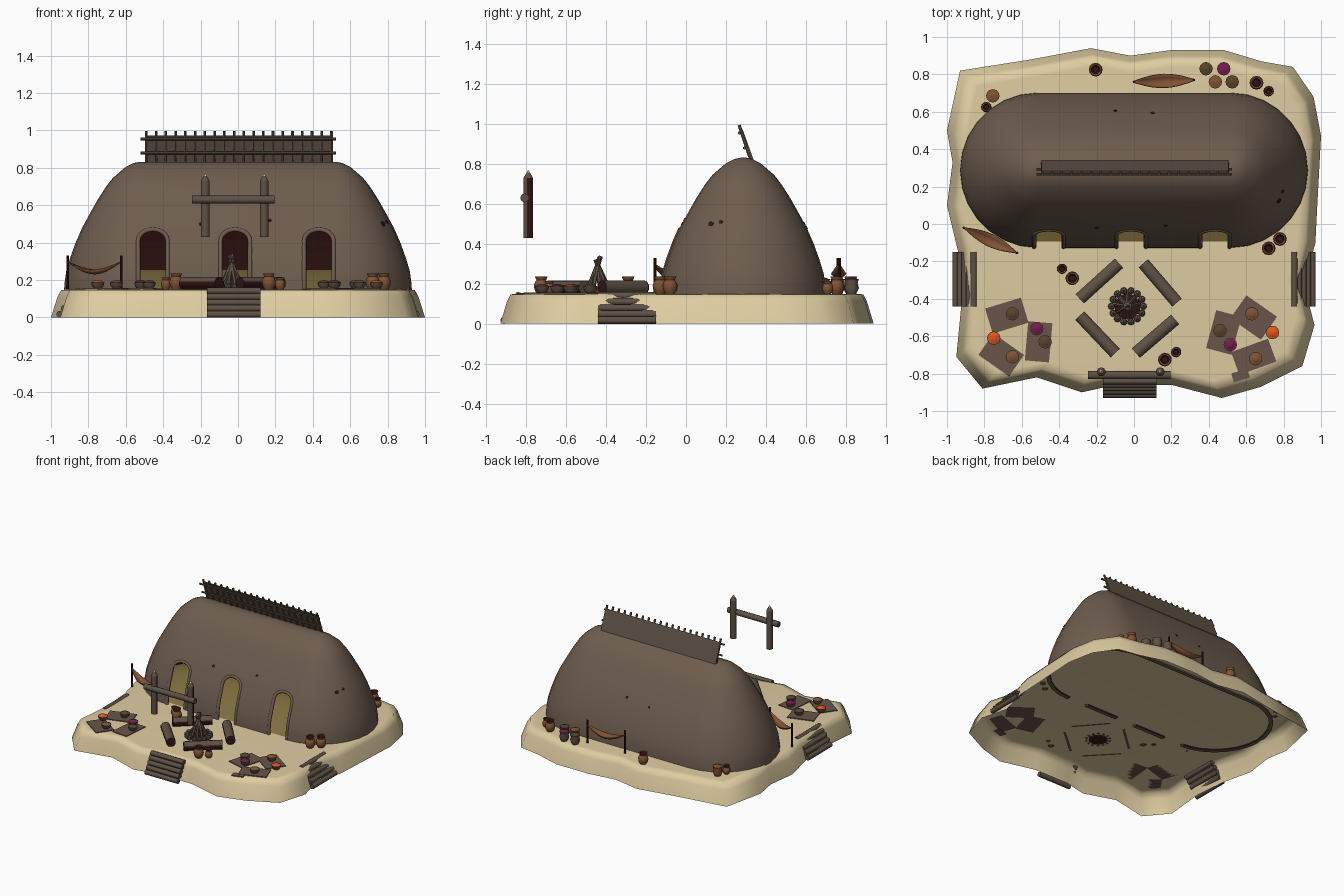
import bpy, bmesh, math, random
from mathutils import Vector, Matrix

if "Cube" in bpy.data.objects:
    bpy.data.objects.remove(bpy.data.objects["Cube"])
random.seed(4)

def material(name, c):
    m = bpy.data.materials.new(name)
    m.diffuse_color = (*c, 1)
    m.use_nodes = True
    m.node_tree.nodes["Principled BSDF"].inputs["Base Color"].default_value = m.diffuse_color
    return m

SAND = material("sand", (.74, .61, .36))
WALL = material("mud_wall", (.155, .108, .078))
WOOD = material("dark_wood", (.115, .083, .06))
MAROON = material("dark_maroon", (.035, .007, .007))
CLAY = material("clay", (.22, .085, .035))
ORANGE = material("orange", (.8, .09, .01))
PURPLE = material("purple", (.17, .012, .075))
OLIVE = material("olive", (.095, .06, .025))
MAT = material("woven_mat", (.14, .09, .07))
DIRT = material("dirt_floor", (.22, .16, .05))

def finish(name, bm, mats, angle=40):
    bmesh.ops.recalc_face_normals(bm, faces=bm.faces)
    me = bpy.data.meshes.new(name)
    bm.to_mesh(me)
    bm.free()
    ob = bpy.data.objects.new(name, me)
    bpy.context.collection.objects.link(ob)
    for m in mats:
        me.materials.append(m)
    smooth(ob, angle)
    return ob

def smooth(ob, angle=40):
    bpy.ops.object.select_all(action='DESELECT')
    bpy.context.view_layer.objects.active = ob
    ob.select_set(True)
    bpy.ops.object.shade_smooth_by_angle(angle=math.radians(angle))

def loft(bm, rings, bottom=False, top=True, mis=None):
    """Closed rings of points joined by quads; mis gives a material index per band."""
    vs = [[bm.verts.new(p) for p in r] for r in rings]
    n = len(vs[0])
    for k in range(len(vs) - 1):
        for i in range(n):
            j = (i + 1) % n
            f = bm.faces.new((vs[k][i], vs[k][j], vs[k + 1][j], vs[k + 1][i]))
            f.material_index = mis[k] if mis else 0
    if bottom:
        bm.faces.new(vs[0][::-1])
    if top:
        bm.faces.new(vs[-1]).material_index = mis[-1] if mis else 0

def pole(name, a, b, r, mat=WOOD, r2=None, n=10, scar=None):
    """Round timber from a to b; scar(normal) marks faces with stripped bark."""
    a, b = Vector(a), Vector(b)
    bm = bmesh.new()
    rot = (b - a).to_track_quat('Z', 'Y').to_matrix().to_4x4()
    bmesh.ops.create_cone(bm, cap_ends=True, segments=n, radius1=r, radius2=r if r2 is None else r2,
                          depth=(b - a).length, matrix=Matrix.Translation((a + b) / 2) @ rot)
    bm.normal_update()
    for f in bm.faces:
        f.material_index = int(bool(scar and scar(f.normal)))
    return finish(name, bm, [mat, MAROON])

def box(name, loc, size, mat, rot=Matrix()):
    bm = bmesh.new()
    bmesh.ops.create_cube(bm, size=1, matrix=Matrix.Translation(loc) @ rot @ Matrix.Diagonal((*size, 1)))
    return finish(name, bm, [mat])

def lathe(name, prof, x, y, z, mats, mis, s=1, n=12):
    bm = bmesh.new()
    loft(bm, [[(x + s * r * math.cos(2 * math.pi * i / n), y + s * r * math.sin(2 * math.pi * i / n), z + s * h)
               for i in range(n)] for r, h in prof], True, True, mis)
    return finish(name, bm, mats)

# Sandy ground: hollow island with an irregular outline
OUT = [(-.93, .82), (-.55, .88), (-.23, .94), (-.02, .9), (.2, .93), (.48, .93), (.68, .87), (.85, .84),
       (.96, .68), (1, .47), (.98, .1), (.97, -.1), (.91, -.33), (.965, -.54), (.9, -.76), (.68, -.87),
       (.47, -.93), (.2, -.86), (-.1, -.86), (-.28, -.9), (-.52, -.82), (-.81, -.88), (-.95, -.71),
       (-.92, -.4), (-.94, -.15), (-1, .1), (-.97, .33), (-1, .5)][::-1]
bm = bmesh.new()
loft(bm, [[(x * s, y * s, z) for x, y in OUT] for s, z in ((1, 0), (.965, .11), (.945, .147), (.9, .15))])
ground = finish("sand_ground", bm, [SAND], 80)

# Long house: capsule plan lofted up a dome profile
CY = .287
PROF = [(.415, .14), (.413, .18), (.403, .25), (.382, .32), (.353, .40), (.318, .48), (.28, .55), (.235, .63),
        (.19, .70), (.155, .745), (.12, .775), (.085, .805), (.045, .825), (.012, .832)]

def radius(z):
    for (r0, z0), (r1, z1) in zip(PROF, PROF[1:]):
        if z <= z1:
            return r0 + (r1 - r0) * (z - z0) / (z1 - z0)
    return .01

def capsule(r, z, n=14):
    right = [(.515 + r * math.cos(a), CY + r * math.sin(a), z)
             for a in [math.pi * (i / n - .5) for i in range(n + 1)]]
    return right + [(-.005 - (x - .005), 2 * CY - y, z) for x, y, z in right]

bm = bmesh.new()
loft(bm, [capsule(r, z) for r, z in PROF], True, True)
house = finish("long_house", bm, [WALL, MAROON])
bm = bmesh.new()
loft(bm, [capsule(max(r - .028, .006 - .0004 * i), z - (.09 if i == 0 else .028)) for i, (r, z) in enumerate(PROF[:-2])],
     True, True)
for f in bm.faces:
    f.material_index = 1
cutters = [finish("house_hollow_cutter", bm, [WALL, MAROON])]

def arch(cx, hw, spring, rise, low=.1, n=12):
    pts = [(cx + hw * math.cos(math.pi * i / n), spring + rise * math.sin(math.pi * i / n)) for i in range(n + 1)]
    return [(cx + hw, low)] + pts + [(cx - hw, low)]

# Three arched doorways with rounded frames
DOORS = (-.455, -.015, .432)
for cx in DOORS:
    bm = bmesh.new()
    loft(bm, [[(x, y, z) for x, z in arch(cx, .084, .41, .062)] for y in (-.4, .12)], True, True)
    cutters.append(finish("door_cutter", bm, [WALL, MAROON]))
for c in cutters:
    c.hide_render = True
    m = house.modifiers.new("cut", 'BOOLEAN')
    m.operation, m.solver, m.object = 'DIFFERENCE', 'EXACT', c
    bpy.context.view_layer.objects.active = house
    bpy.ops.object.modifier_apply(modifier=m.name)
for c in cutters:
    bpy.data.objects.remove(c)
smooth(house, 35)
for cx in DOORS:
    cu = bpy.data.curves.new("door_frame", 'CURVE')
    cu.dimensions, cu.bevel_depth, cu.bevel_resolution, cu.use_fill_caps = '3D', .012, 2, True
    sp = cu.splines.new('POLY')
    mid = [(cx + .079, .15 + .05 * k) for k in range(5)]
    pts = mid + arch(cx, .079, .41, .06)[1:-1] + [(2 * cx - x, z) for x, z in mid[::-1]]
    sp.points.add(len(pts) - 1)
    for p, (x, z) in zip(sp.points, pts):
        p.co = (x, CY - radius(z) + .006, z, 1)
    cu.materials.append(WALL)
    bpy.context.collection.objects.link(bpy.data.objects.new("door_frame", cu))

# Earth floor mound inside
bm = bmesh.new()
loft(bm, [capsule(r, z) for r, z in ((.38, .151), (.28, .19), (.14, .24), (.02, .255))])
finish("house_floor", bm, [DIRT])

# Small dark chips in the mud wall: (centre x, angle, height, size)
for cx, deg, z, s in ((-.2, -90, .5, .016), (.17, -90, .52, .014), (.515, -32, .5, .022), (.515, -22, .51, .016),
                      (.1, 90, .5, .016), (-.1, 90, .48, .013), (-.5, 140, .47, .022), (-.5, 150, .48, .014),
                      (-.5, 160, .36, .013)):
    d = Vector((math.cos(math.radians(deg)), math.sin(math.radians(deg)), 0))
    r = radius(z)
    nrm = (d + Vector((0, 0, .5))).normalized()
    c = Vector((cx, CY, z)) + d * r
    pole("wall_chip", c - nrm * .003, c + nrm * .003, s * .7, MAROON, n=5)

# Roof lattice leaning forward
def lean(z):
    return .335 - .065 * (z - .82) / .18

tilt = Matrix.Rotation(math.atan2(.065, .18), 4, 'X')
box("roof_panel", (.005, lean(.895), .895), (1.0, .008, .165), WOOD, tilt)
for i in range(20):
    x = -.49 + i * .99 / 19
    pole("roof_stick", (x, lean(.82) - .01, .82), (x, lean(1) - .004, .995), .008, n=6)
for z in (.88, .955):
    pole("roof_rail", (-.52, lean(z) - .02, z), (.525, lean(z) - .02, z), .008, n=6)

# Gate above the front steps: two pointed posts and a beam
for x in (-.175, .14):
    pole("gate_post", (x, -.79, .43), (x, -.79, .73), .024, scar=lambda n: n.x > .7 and n.y > -.4)
    pole("gate_post_point", (x, -.79, .73), (x, -.79, .757), .024, r2=.008)
    pole("gate_post_tip", (x, -.79, .757), (x, -.79, .77), .008, SAND, r2=.001)
pole("gate_beam", (-.245, -.808, .63), (.195, -.808, .63), .022)

# Log steps at the front and both sides
for i in range(5):
    z = .017 + i * .031
    y = -.912 + i * .018
    pole("front_step", (-.165, y, z), (.12, y, z), .018)
    for s in (-1, 1):
        x = s * (.953 - i * .024)
        pole("side_step", (x, -.44, z), (x, -.15, z), .018)

# Sitting logs around the fire
for x0, y0, x1, y1 in ((-.29, -.4, -.08, -.21), (.05, -.21, .23, -.42), (-.29, -.49, -.1, -.69), (.01, -.69, .22, -.51)):
    pole("sitting_log", (x0, y0, .182), (x1, y1, .182), .035, scar=lambda n: n.y < -.5 and n.z < .4)

# Campfire: ring of stones and a cone of sticks
FX, FY = -.035, -.44
for i in range(14):
    a = 2 * math.pi * i / 14
    bm = bmesh.new()
    bmesh.ops.create_icosphere(bm, subdivisions=1, radius=.021,
                               matrix=Matrix.Translation((FX + .085 * math.cos(a), FY + .085 * math.sin(a), .165))
                               @ Matrix.Rotation(a, 4, 'Z'))
    finish("fire_stone", bm, [WOOD], 20)
for i in range(9):
    a = 2 * math.pi * i / 9 + .2
    t = .31 + random.random() * .03
    pole("fire_stick", (FX + .065 * math.cos(a), FY + .065 * math.sin(a), .15),
         (FX - .014 * math.cos(a), FY - .014 * math.sin(a), t), .011, n=6)
pole("fire_ash", (FX, FY, .148), (FX, FY, .156), .07, MAROON)

# Woven mats: x, y, width, depth, turn
for x, y, w, d, a in ((-.68, -.49, .2, .14, 17), (-.71, -.7, .2, .14, -35), (-.51, -.63, .13, .21, -5),
                      (.64, -.5, .2, .15, -35), (.48, -.58, .14, .21, -15), (.64, -.71, .21, .13, 20)):
    box("mat", (x, y, .153), (w, d, .006), MAT, Matrix.Rotation(math.radians(a), 4, 'Z'))
box("mat_scrap", (.57, -.81, .15), (.09, .05, .008), MAT, Matrix.Rotation(.3, 4, 'Z'))

# Food bowls
for x, y, food in ((-.65, -.48, OLIVE), (-.75, -.61, ORANGE), (-.65, -.71, CLAY), (-.52, -.56, PURPLE),
                   (-.475, -.63, OLIVE), (.63, -.48, CLAY), (.74, -.58, ORANGE), (.46, -.57, OLIVE),
                   (.515, -.645, PURPLE), (.65, -.72, CLAY)):
    lathe("bowl", [(.018, 0), (.031, .014), (.036, .034), (.032, .034), (.02, .042), (.004, .045)],
          x, y, .154, [WOOD, food], [0, 0, 0, 1, 1])
# Tall jars of stores behind the house
for x, y, food in ((.385, .83, OLIVE), (.48, .83, PURPLE), (.435, .76, CLAY), (.525, .76, OLIVE), (-.755, .685, CLAY)):
    lathe("store_jar", [(.022, 0), (.036, .03), (.03, .055), (.036, .075), (.031, .076), (.005, .085)],
          x, y, .148, [CLAY if food is CLAY else WOOD, food], [0, 0, 0, 1, 1])
# Clay pots
for x, y, s in ((-.33, -.29, 1), (-.385, -.24, .75), (.165, -.725, 1), (.225, -.685, .75), (.72, -.13, 1),
                (.78, -.08, 1), (.655, .755, 1), (.72, .71, .75), (-.205, .825, 1), (-.79, .625, .75)):
    lathe("clay_pot", [(.022, 0), (.034, .022), (.037, .042), (.031, .062), (.024, .07), (.032, .088), (.024, .086), (.016, .06)],
          x, y, .148, [CLAY, MAROON], [0, 0, 0, 0, 0, 0, 1, 1], s)

# Hammocks slung between two poles
for a, b in (((0, .76), (.32, .77)), ((-.91, -.02), (-.625, -.155))):
    a, b = Vector(a), Vector(b)
    side = Vector((-(b - a).y, (b - a).x)).normalized()
    bm = bmesh.new()
    rows = []
    for i in range(11):
        s = math.sin(math.pi * i / 10)
        p = a.lerp(b, i / 10)
        rows.append([bm.verts.new((*(p + side * k * (.003 + .032 * s)), .295 - .065 * s + .022 * s * k * k))
                     for k in (-1, -.5, 0, .5, 1)])
    for r0, r1 in zip(rows, rows[1:]):
        for k in range(4):
            bm.faces.new((r0[k], r0[k + 1], r1[k + 1], r1[k]))
    h = finish("hammock", bm, [CLAY])
    h.modifiers.new("cloth", 'SOLIDIFY').thickness = .005
    for p in (a, b):
        pole("hammock_pole", (*p, .148), (*p, .33), .007, MAROON, n=8)
